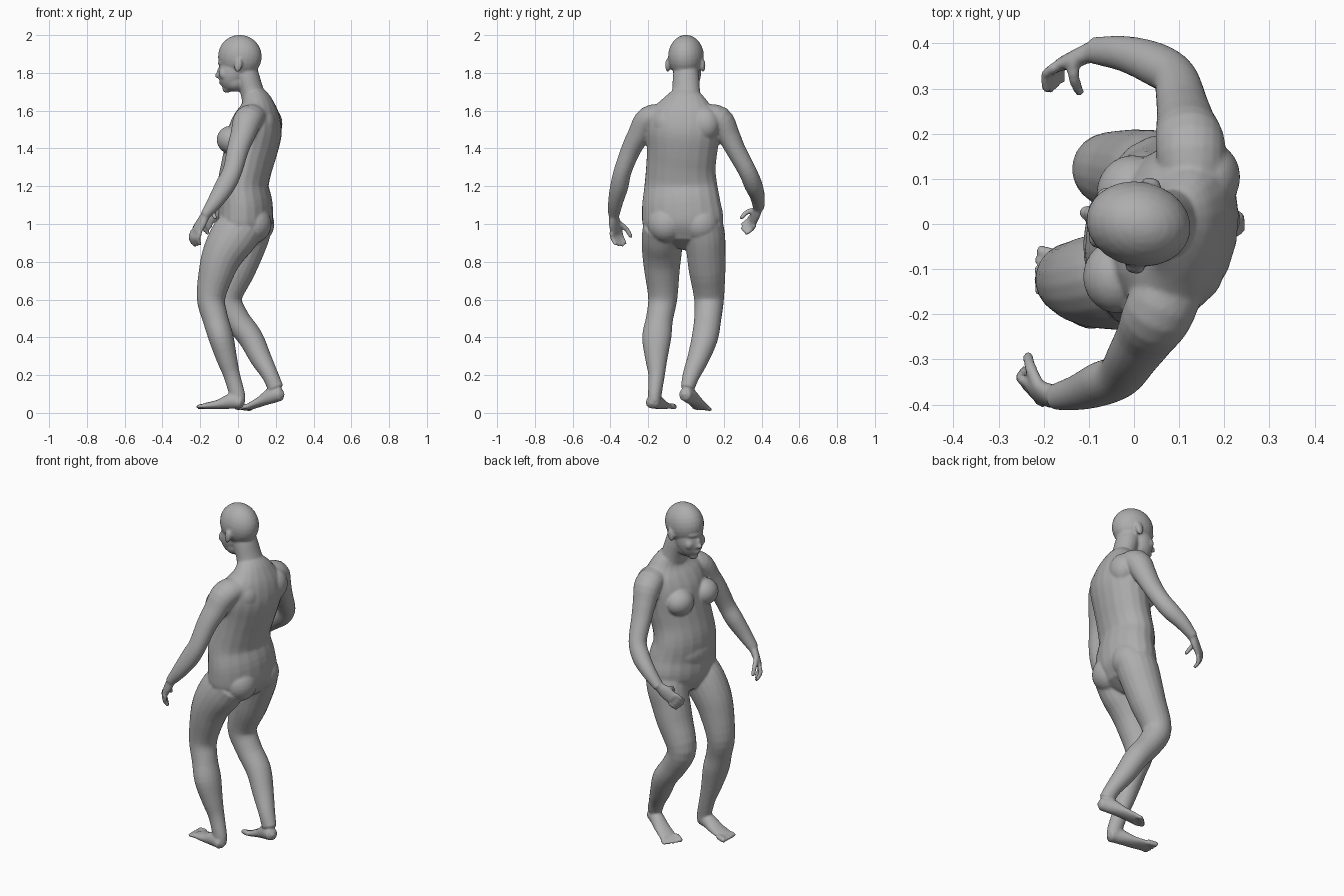
import bpy
import bmesh
import math
from mathutils import Vector, Matrix

cube = bpy.data.objects.get("Cube")
if cube:
    bpy.data.objects.remove(cube, do_unlink=True)

SIDES = 20
STEPS = 4
YAW = Matrix.Rotation(math.radians(-11), 4, 'Z')
BACK = YAW.to_3x3() @ Vector((1, 0, 0))
UP = Vector((0, 0, 1))
bm = bmesh.new()


def spline(points):
    """Catmull-Rom through rows of x, y, z, depth radius, width radius."""
    rows = [Vector(p) for p in points]
    rows = [rows[0] * 2 - rows[1]] + rows + [rows[-1] * 2 - rows[-2]]
    out = []
    for p, q, r, s in zip(rows, rows[1:], rows[2:], rows[3:]):
        for k in range(STEPS):
            t = k / STEPS
            out.append(0.5 * (q * 2 + (r - p) * t
                              + (p * 2 - q * 5 + r * 4 - s) * t ** 2
                              + (q * 3 - p - r * 3 + s) * t ** 3))
    return out + [rows[-2]]


def tube(points, ref=BACK):
    """Closed loft of elliptical rings with slightly domed ends."""
    rows = spline(points)
    centres = [Vector(r[:3]) for r in rows]
    rings = []
    last = len(rows) - 1
    for i, row in enumerate(rows):
        along = (centres[min(i + 1, last)] - centres[max(i - 1, 0)]).normalized()
        side = along.cross(ref).normalized()
        depth = side.cross(along)
        ring = []
        for k in range(SIDES):
            ang = math.tau * k / SIDES
            ring.append(bm.verts.new(centres[i] + depth * row[3] * math.cos(ang)
                                     + side * row[4] * math.sin(ang)))
        rings.append(ring)
    for lower, upper in zip(rings, rings[1:]):
        for k in range(SIDES):
            n = (k + 1) % SIDES
            bm.faces.new((lower[k], lower[n], upper[n], upper[k]))
    for ring, i, j in ((rings[0], 0, 1), (rings[-1], last, last - 1)):
        out = (centres[i] - centres[j]).normalized()
        pole = bm.verts.new(centres[i] + out * min(rows[i][3:]) * 0.6)
        for k in range(SIDES):
            bm.faces.new((ring[k], ring[(k + 1) % SIDES], pole))


def blob(centre, radii, pitch=0):
    """Ellipsoid turned with the body; pitch tips it forward or back."""
    turn = YAW @ Matrix.Rotation(math.radians(pitch), 4, 'Y')
    bmesh.ops.create_uvsphere(
        bm, u_segments=24, v_segments=14, radius=1,
        matrix=Matrix.Translation(centre) @ turn @ Matrix.Diagonal((*radii, 1)))


def finger(base, middle, tip, thick):
    tube([(*base, thick, thick), (*middle, thick, thick),
          (*tip, thick * 0.8, thick * 0.8)], Vector((0.3, 0.9, 0.2)))


def hand(wrist, knuckles, across, curl, thumb_tip):
    """Palm, four curled fingers and a thumb."""
    wrist, knuckles, across, curl, thumb_tip = map(
        Vector, (wrist, knuckles, across, curl, thumb_tip))
    across.normalize()
    curl.normalize()
    reach = (knuckles - wrist).normalized()
    mid = wrist.lerp(knuckles, 0.5)
    tube([(*wrist, .024, .024), (*mid, .036, .02), (*knuckles, .036, .015)], across)
    for i, length in enumerate((.034, .038, .042, .038)):
        base = knuckles + across * (i - 1.5) * 0.021
        middle = base + (reach + curl * 0.4).normalized() * length
        finger(base, middle, middle + curl * length * 1.1, .0115)
    root = mid + across * 0.025
    finger(root, root.lerp(thumb_tip, 0.5) + across * 0.012, thumb_tip, .013)


def foot(points, outward, toe_drop):
    """Flattened foot ending in five toes, big toe on the inner side."""
    tube(points, UP)
    ball = Vector(points[-1][:3])
    ahead = (ball - Vector(points[-2][:3]))
    ahead.z = 0
    ahead.normalize()
    outward = Vector(outward).normalized()
    for i, length in enumerate((.055, .052, .046, .038, .028)):
        base = ball + outward * (i - 2) * 0.021
        tip = base + ahead * length - UP * toe_drop
        finger(base, base.lerp(tip, 0.6), tip, .015 if i == 0 else .011)


# torso, pelvis to collar
tube([(.04, -.015, .92, .10, .16), (.04, -.015, 1.0, .14, .215),
      (.04, -.025, 1.1, .14, .212), (.027, -.027, 1.2, .133, .197),
      (.045, -.027, 1.3, .133, .187), (.07, -.02, 1.4, .138, .19),
      (.093, -.015, 1.5, .138, .2), (.103, -.01, 1.58, .115, .19),
      (.1, -.005, 1.64, .085, .135), (.085, 0, 1.69, .06, .085)])

# neck
tube([(.105, -.005, 1.6, .075, .1), (.075, 0, 1.7, .062, .076),
      (.05, 0, 1.78, .063, .07), (.03, 0, 1.85, .06, .06)])

# chest and seat
for y, x in ((-.115, -.035), (.07, -.005)):
    blob((x, y, 1.445), (.078, .083, .075), 15)
for y, x in ((-.105, .085), (.075, .1)):
    blob((x, y, 1.0), (.092, .1, .1))
blob((-.02, -.02, 1.13), (.09, .15, .1))

# shoulder blades
for y, x in ((-.1, .13), (.1, .165)):
    blob((x, y, 1.53), (.07, .08, .09))

# head: skull, face, jaw, brow, nose, lips and chin
blob((.01, 0, 1.887), (.117, .094, .114), 10)
blob((-.025, .006, 1.81), (.077, .075, .11), 12)
blob((-.018, .004, 1.755), (.06, .062, .055), 20)
blob((-.073, .018, 1.852), (.032, .055, .018))
blob((-.1, .024, 1.805), (.013, .012, .036), 15)
blob((-.106, .025, 1.785), (.016, .017, .013))
blob((-.082, .02, 1.748), (.019, .026, .014))
blob((-.058, .015, 1.716), (.025, .028, .022))
for side in (-1, 1):
    ear = YAW @ Vector((.02, side * .095, 0))
    blob(ear + UP * 1.84, (.021, .013, .036), 12)
    cheek = YAW @ Vector((-.068, side * .045, 0))
    blob(cheek + UP * 1.795, (.026, .024, .03))

# left arm
tube([(.1, -.1, 1.575, .07, .06), (.055, -.195, 1.555, .078, .07),
      (.025, -.25, 1.47, .066, .06), (-.002, -.293, 1.39, .058, .052),
      (-.03, -.335, 1.28, .052, .047), (-.07, -.353, 1.2, .053, .048),
      (-.12, -.372, 1.12, .042, .04), (-.175, -.383, 1.045, .026, .03)])
hand((-.17, -.383, 1.05), (-.22, -.372, .96), (-.5, .6, .15),
     (.25, .45, -.85), (-.235, -.29, .93))

# right arm
tube([(.13, .08, 1.575, .07, .06), (.125, .175, 1.555, .078, .07),
      (.115, .225, 1.47, .066, .06), (.107, .265, 1.39, .058, .052),
      (.09, .325, 1.28, .05, .048), (.045, .355, 1.21, .05, .048),
      (-.02, .377, 1.15, .04, .04), (-.09, .385, 1.085, .026, .03)])
hand((-.085, .385, 1.09), (-.16, .355, 1.02), (-.4, -.2, .7),
     (.05, -.8, -.55), (-.12, .29, 1.03))

# left leg
tube([(.03, -.12, 1.0, .12, .105), (-.025, -.125, .93, .125, .108),
      (-.075, -.127, .85, .112, .105), (-.11, -.127, .76, .097, .095),
      (-.143, -.123, .61, .076, .078), (-.12, -.14, .5, .068, .072),
      (-.09, -.155, .4, .066, .078), (-.06, -.157, .29, .055, .06),
      (-.033, -.156, .2, .044, .044), (-.005, -.165, .1, .042, .036),
      (0, -.167, .06, .04, .034)])
foot([(.02, -.18, .052, .03, .035), (-.03, -.165, .063, .042, .04),
      (-.1, -.14, .045, .026, .046), (-.175, -.115, .036, .016, .05)],
     (-.36, -.93, 0), .004)

# right leg
tube([(.07, .09, 1.0, .115, .105), (.05, .1, .93, .115, .108),
      (.025, .106, .85, .108, .103), (-.005, .112, .76, .098, .098),
      (-.058, .122, .61, .08, .08), (-.01, .115, .5, .07, .072),
      (.065, .1, .4, .066, .07), (.12, .065, .29, .057, .058),
      (.17, .028, .2, .044, .046), (.2, .008, .13, .042, .036)])
foot([(.228, -.008, .098, .034, .034), (.18, .018, .092, .042, .038),
      (.12, .05, .06, .027, .044), (.055, .08, .03, .017, .05)],
     (.4, .85, -.12), .009)

# fuse everything into one smooth skin
bmesh.ops.recalc_face_normals(bm, faces=bm.faces)
mesh = bpy.data.meshes.new("body")
bm.to_mesh(mesh)
bm.free()
body = bpy.data.objects.new("body", mesh)
bpy.context.collection.objects.link(body)

fuse = body.modifiers.new("fuse", 'REMESH')
fuse.mode = 'VOXEL'
fuse.voxel_size = 0.007
fuse.use_smooth_shade = True
relax = body.modifiers.new("relax", 'SMOOTH')
relax.factor = 0.5
relax.iterations = 3

skin = bpy.data.materials.new("plain grey")
skin.use_nodes = True
GREY = (.42, .42, .42, 1)
skin.diffuse_color = GREY
skin.node_tree.nodes["Principled BSDF"].inputs["Base Color"].default_value = GREY
mesh.materials.append(skin)

bpy.ops.object.select_all(action='DESELECT')
body.select_set(True)
bpy.context.view_layer.objects.active = body
for name in ("fuse", "relax"):
    bpy.ops.object.modifier_apply(modifier=name)
bpy.ops.object.shade_smooth()
